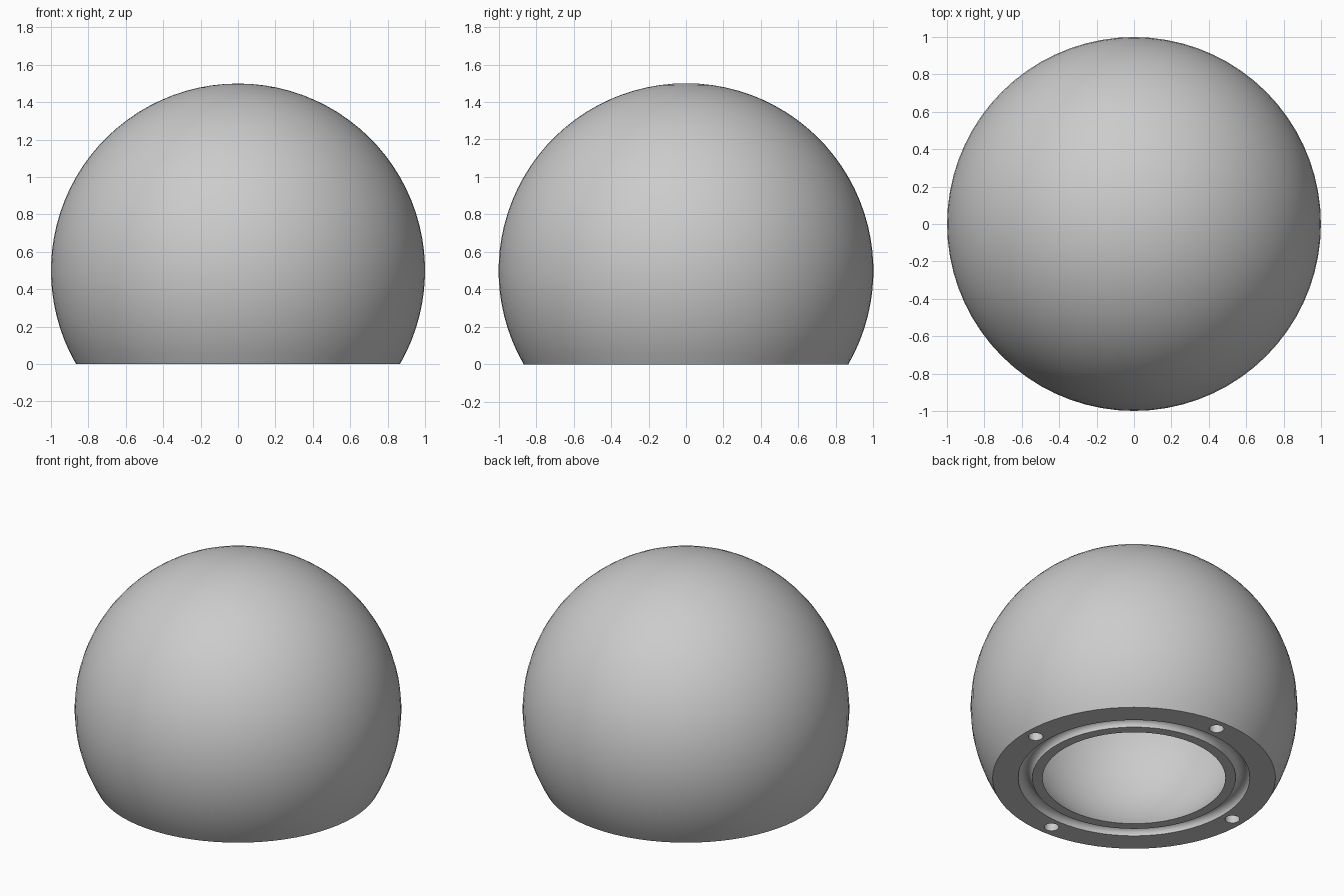
import bpy
import bmesh
from math import sin, cos, pi, asin, radians
from mathutils import Matrix, Vector

cube = bpy.data.objects.get("Cube")
if cube:
    bpy.data.objects.remove(cube, do_unlink=True)

SEGMENTS = 72
CENTRE = 0.5        # height of the sphere centre
OUTER, INNER = 1.0, 0.75
GROOVE_MID, GROOVE_R = 0.666, 0.043
HOLE_RING, HOLE_R, HOLE_DEPTH = 0.786, 0.045, 0.2

grey = bpy.data.materials.new("plain grey")
grey.use_nodes = True
grey.diffuse_color = (0.6, 0.6, 0.6, 1)
grey.node_tree.nodes["Principled BSDF"].inputs["Base Color"].default_value = (0.6, 0.6, 0.6, 1)


def arc(radius, start, end, steps, r0=0.0, z0=0.0):
    """Points (r, z) along a circular arc, from angle start to end."""
    angles = [start + (end - start) * i / steps for i in range(steps + 1)]
    return [(r0 + radius * cos(a), z0 + radius * sin(a)) for a in angles]


def make_object(name, bm):
    bmesh.ops.recalc_face_normals(bm, faces=bm.faces)
    mesh = bpy.data.meshes.new(name)
    bm.to_mesh(mesh)
    bm.free()
    mesh.materials.append(grey)
    obj = bpy.data.objects.new(name, mesh)
    bpy.context.collection.objects.link(obj)
    return obj


# Hollow dome: outer sphere, round groove in the flat base, inner sphere
profile = arc(OUTER, pi / 2, -asin(CENTRE / OUTER), 30, z0=CENTRE)
profile += arc(GROOVE_R, 0, pi, 12, r0=GROOVE_MID)
profile += arc(INNER, -asin(CENTRE / INNER), pi / 2, 30, z0=CENTRE)

bm = bmesh.new()
verts = [bm.verts.new((r, 0, z)) for r, z in profile]
edges = [bm.edges.new(pair) for pair in zip(verts, verts[1:])]
bmesh.ops.spin(bm, geom=verts + edges, cent=(0, 0, 0), axis=(0, 0, 1),
               angle=2 * pi, steps=SEGMENTS, use_duplicate=False)
bmesh.ops.remove_doubles(bm, verts=bm.verts, dist=0.0005)
dome = make_object("hollow_dome", bm)

# Four screw holes in the base
bm = bmesh.new()
for i in range(4):
    a = i * pi / 2
    place = Matrix.Translation(Vector((HOLE_RING * cos(a), HOLE_RING * sin(a), 0)))
    bmesh.ops.create_cone(bm, cap_ends=True, segments=32, radius1=HOLE_R,
                          radius2=HOLE_R, depth=2 * HOLE_DEPTH, matrix=place)
cutter = make_object("screw_hole_cutter", bm)
cutter.hide_render = True

holes = dome.modifiers.new("screw holes", 'BOOLEAN')
holes.operation = 'DIFFERENCE'
holes.solver = 'EXACT'
holes.object = cutter

bpy.ops.object.select_all(action='DESELECT')
dome.select_set(True)
bpy.context.view_layer.objects.active = dome
bpy.ops.object.modifier_apply(modifier=holes.name)
bpy.data.objects.remove(cutter, do_unlink=True)
bpy.ops.object.shade_smooth_by_angle(angle=radians(30))
